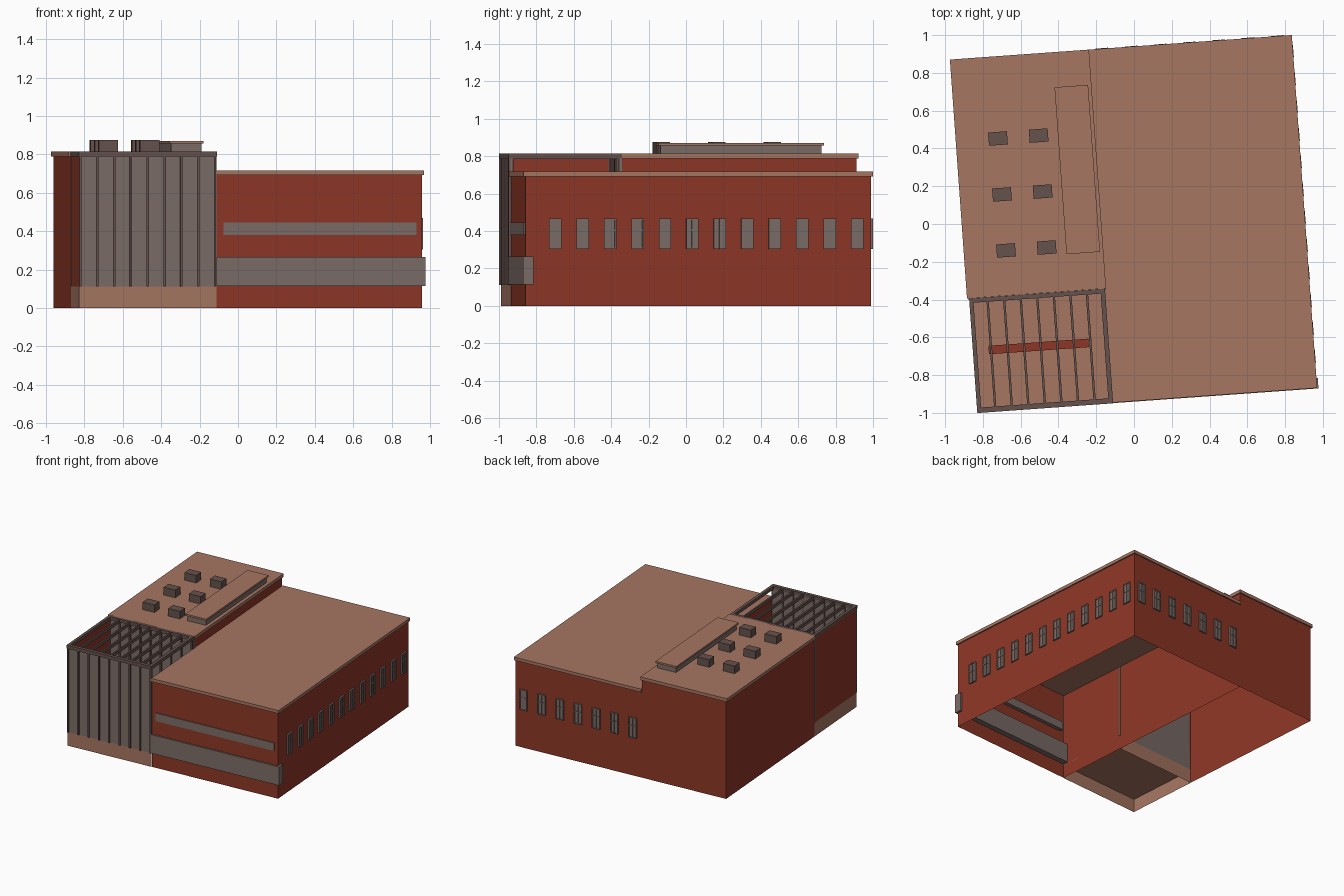
import bpy, bmesh, math
from mathutils import Matrix, Vector

if "Cube" in bpy.data.objects:
    bpy.data.objects.remove(bpy.data.objects["Cube"])

ROT = Matrix.Rotation(math.radians(4.1), 4, 'Z')   # whole building is turned slightly


def material(name, rgb):
    m = bpy.data.materials.new(name)
    m.diffuse_color = (*rgb, 1)
    m.use_nodes = True
    m.node_tree.nodes["Principled BSDF"].inputs["Base Color"].default_value = m.diffuse_color
    return m


BRICK = material("brick", (0.27, 0.038, 0.02))
TAN = material("tan_panel", (0.38, 0.18, 0.12))
GLASS = material("grey_glass", (0.2, 0.15, 0.135))
METAL = material("dark_metal", (0.13, 0.085, 0.075))


def finish(name, bm, mat):
    bmesh.ops.recalc_face_normals(bm, faces=bm.faces)
    me = bpy.data.meshes.new(name)
    bm.to_mesh(me)
    bm.free()
    me.materials.append(mat)
    ob = bpy.data.objects.new(name, me)
    ob.matrix_world = ROT
    bpy.context.collection.objects.link(ob)
    return ob


def boxes(name, mat, *specs):
    """Boxes given as (x0, x1, y0, y1, z0, z1)."""
    bm = bmesh.new()
    for x0, x1, y0, y1, z0, z1 in specs:
        c = Vector(((x0 + x1) / 2, (y0 + y1) / 2, (z0 + z1) / 2))
        s = Matrix.Diagonal((x1 - x0, y1 - y0, z1 - z0, 1))
        bmesh.ops.create_cube(bm, size=1, matrix=Matrix.Translation(c) @ s)
    return finish(name, bm, mat)


def walls(name, mat, path, z0, z1):
    """Thin wall sheet following a plan outline."""
    bm = bmesh.new()
    vs = [bm.verts.new((x, y, z0)) for x, y in path]
    es = [bm.edges.new(p) for p in zip(vs, vs[1:])]
    up = bmesh.ops.extrude_edge_only(bm, edges=es)["geom"]
    bmesh.ops.translate(bm, vec=(0, 0, z1 - z0),
                        verts=[g for g in up if isinstance(g, bmesh.types.BMVert)])
    bmesh.ops.remove_doubles(bm, verts=bm.verts, dist=1e-5)
    return finish(name, bm, mat)


# Plan lines
L, M, R = -0.897, -0.18, 0.895       # left, party wall, right
F, C, B = -0.925, -0.33, 0.928       # front, courtyard back, back

# Low hall: open underneath, flat roof slab
walls("low_hall_walls", BRICK, [(M, F), (R, F), (R, B), (M, B), (M, F)], 0, 0.695)
boxes("low_hall_roof", TAN, (M, 0.905, -0.935, 0.938, 0.692, 0.717))

# Tall hall
walls("tall_hall_walls", BRICK, [(L, C), (L, B), (M, B), (M, C)], 0, 0.79)
boxes("tall_hall_roof", TAN, (-0.91, -0.172, C, 0.938, 0.789, 0.815))
walls("tall_hall_front_base", TAN, [(L, C), (M, C)], 0, 0.112)
boxes("tall_hall_front_glass", GLASS, (L - 0.005, M + 0.005, C - 0.01, C, 0.112, 0.789))

# Courtyard: base, floor, left wall, front glazing, bench
walls("court_base", TAN, [(M, F - 0.002), (L, F - 0.002), (L, C)], 0, 0.112)
boxes("court_floor", TAN, (L, M, F, C, 0.106, 0.112))
boxes("court_left_wall", BRICK, (L, L + 0.012, F, C, 0.112, 0.79))
boxes("court_front_glass", GLASS, (L, M, F - 0.004, F + 0.006, 0.112, 0.79))
boxes("court_bench", BRICK, (-0.815, -0.285, -0.633, -0.588, 0.112, 0.17))

# Courtyard frame: mullions front and back, roof beams, rim
mull, beams = [], []
for i in range(9):
    x = L + 0.007 + i * (M - L - 0.014) / 8
    mull.append((x - 0.006, x + 0.006, F - 0.014, F + 0.012, 0.112, 0.79))
    mull.append((x - 0.006, x + 0.006, C - 0.022, C - 0.008, 0.112, 0.79))
    beams.append((x - 0.006, x + 0.006, F, C, 0.785, 0.81))
boxes("court_mullions", METAL, *mull)
boxes("court_roof_beams", METAL, *beams)
boxes("court_rim", METAL,
      (L - 0.002, M + 0.002, F - 0.014, F + 0.014, 0.789, 0.815),
      (L - 0.002, M + 0.002, C - 0.025, C - 0.001, 0.789, 0.815),
      (L - 0.002, L + 0.02, F + 0.014, C - 0.025, 0.789, 0.815),
      (M - 0.022, M + 0.002, F + 0.014, C - 0.025, 0.789, 0.815))

# Ribbon windows on the front
boxes("front_lower_ribbon", GLASS, (M, 0.912, -0.938, -0.882, 0.115, 0.265))
boxes("front_upper_ribbon", GLASS, (-0.143, 0.866, -0.932, -0.895, 0.38, 0.445))


# Small windows on the right side and the back
def window(t, half=0.033, z0=0.305, z1=0.468):
    """Pane and frame bars as (along0, along1, depth0, depth1, z0, z1)."""
    b, zm = 0.004, z0 + 0.6 * (z1 - z0)
    pane = (t - half, t + half, -0.008, 0.007, z0, z1)
    bars = [(t + o - b, t + o + b, -0.01, 0.013, z0, z1) for o in (-half + b, 0, half - b)]
    bars += [(t - half, t + half, -0.01, 0.012, z - b, z + b) for z in (z0 + b, zm, z1 - b)]
    return pane, bars


def window_row(name, centres, place):
    panes, bars = [], []
    for t in centres:
        p, fr = window(t)
        panes.append(place(p))
        bars += [place(f) for f in fr]
    boxes(name + "_panes", GLASS, *panes)
    boxes(name + "_frames", GLASS, *bars)


window_row("right_windows", [-0.766 + 0.1472 * i for i in range(12)],
           lambda s: (R + s[2], R + s[3], s[0], s[1], s[4], s[5]))
window_row("back_windows", [-0.103 + 0.155 * i for i in range(7)],
           lambda s: (s[0], s[1], B + s[2], B + s[3], s[4], s[5]))

# Rooftop units and long skylight
boxes("rooftop_units", METAL, *[(x - 0.05, x + 0.05, y - 0.035, y + 0.035, 0.81, 0.876)
                               for x in (-0.686, -0.47) for y in (0.503, 0.206, -0.091)])
boxes("skylight_body", GLASS, (-0.358, -0.2, -0.123, 0.74, 0.81, 0.858))
boxes("skylight_cap", TAN, (-0.368, -0.19, -0.134, 0.752, 0.857, 0.871))
